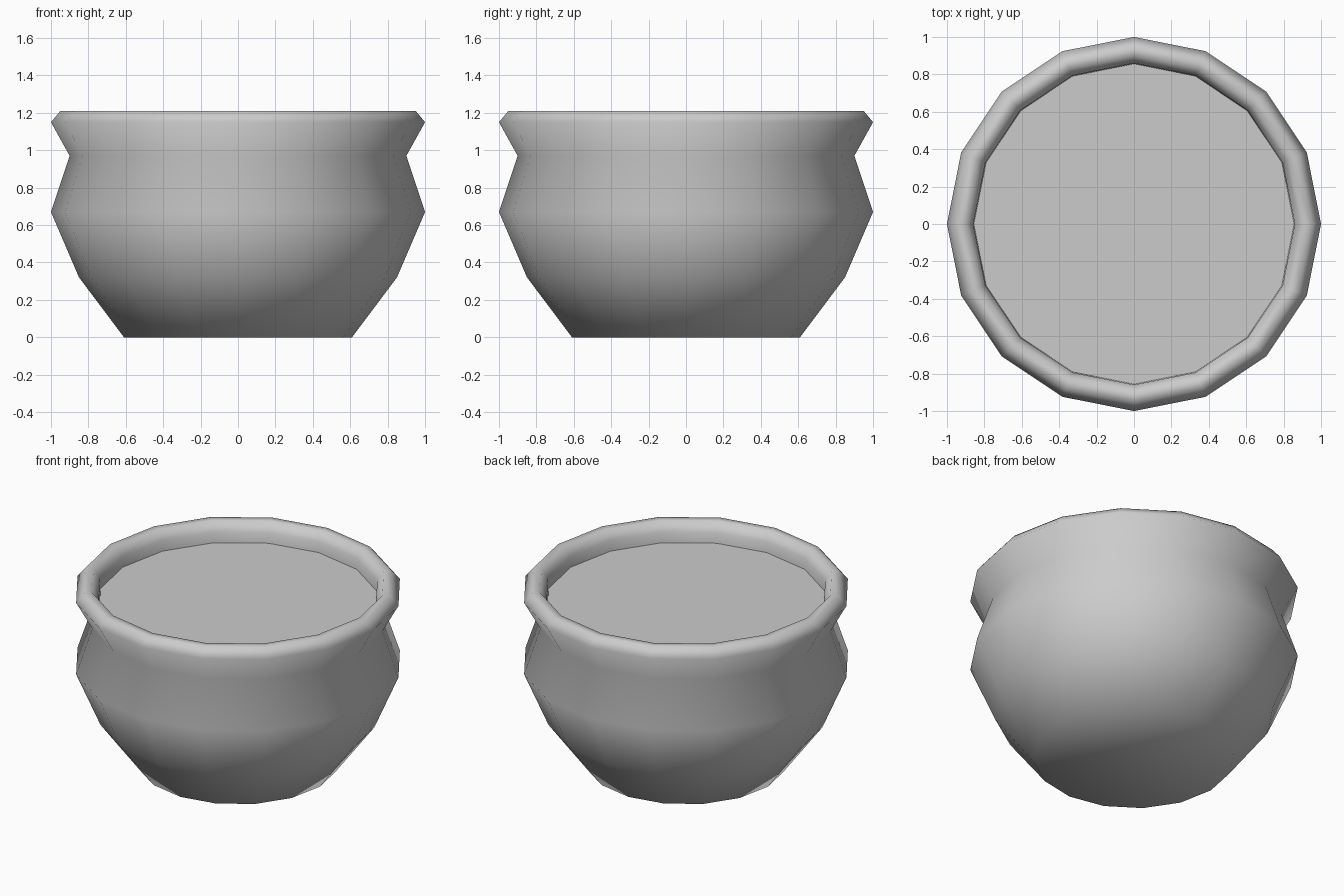
import bpy
import bmesh
from math import cos, sin, tau

SIDES = 16

cube = bpy.data.objects.get("Cube")
if cube:
    bpy.data.objects.remove(cube, do_unlink=True)

grey = bpy.data.materials.new("plain grey")
grey.use_nodes = True
colour = (0.6, 0.6, 0.6, 1)
grey.diffuse_color = colour
grey.node_tree.nodes["Principled BSDF"].inputs["Base Color"].default_value = colour


def add_ring(bm, radius, z):
    return [bm.verts.new((radius * cos(tau * i / SIDES), radius * sin(tau * i / SIDES), z))
            for i in range(SIDES)]


def finish(bm, name, smooth):
    mesh = bpy.data.meshes.new(name)
    for face in bm.faces:
        face.smooth = smooth
    bm.to_mesh(mesh)
    bm.free()
    mesh.materials.append(grey)
    obj = bpy.data.objects.new(name, mesh)
    bpy.context.collection.objects.link(obj)
    return obj


# Pot: closed base, belly, neck, flared rim and the inner lip
profile = [(0.61, 0), (0.85, 0.32), (1.0, 0.67), (0.9, 0.97), (1.0, 1.15),
           (0.95, 1.21), (0.9, 1.21), (0.86, 1.15), (0.855, 1.06)]
bm = bmesh.new()
rings = [add_ring(bm, r, z) for r, z in profile]
bm.faces.new(reversed(rings[0]))
for low, high in zip(rings, rings[1:]):
    for i in range(SIDES):
        j = (i + 1) % SIDES
        bm.faces.new((low[i], low[j], high[j], high[i]))
finish(bm, "pot", True)

# Flat fill just below the rim
bm = bmesh.new()
bm.faces.new(add_ring(bm, 0.857, 1.08))
finish(bm, "pot_filling", False)
